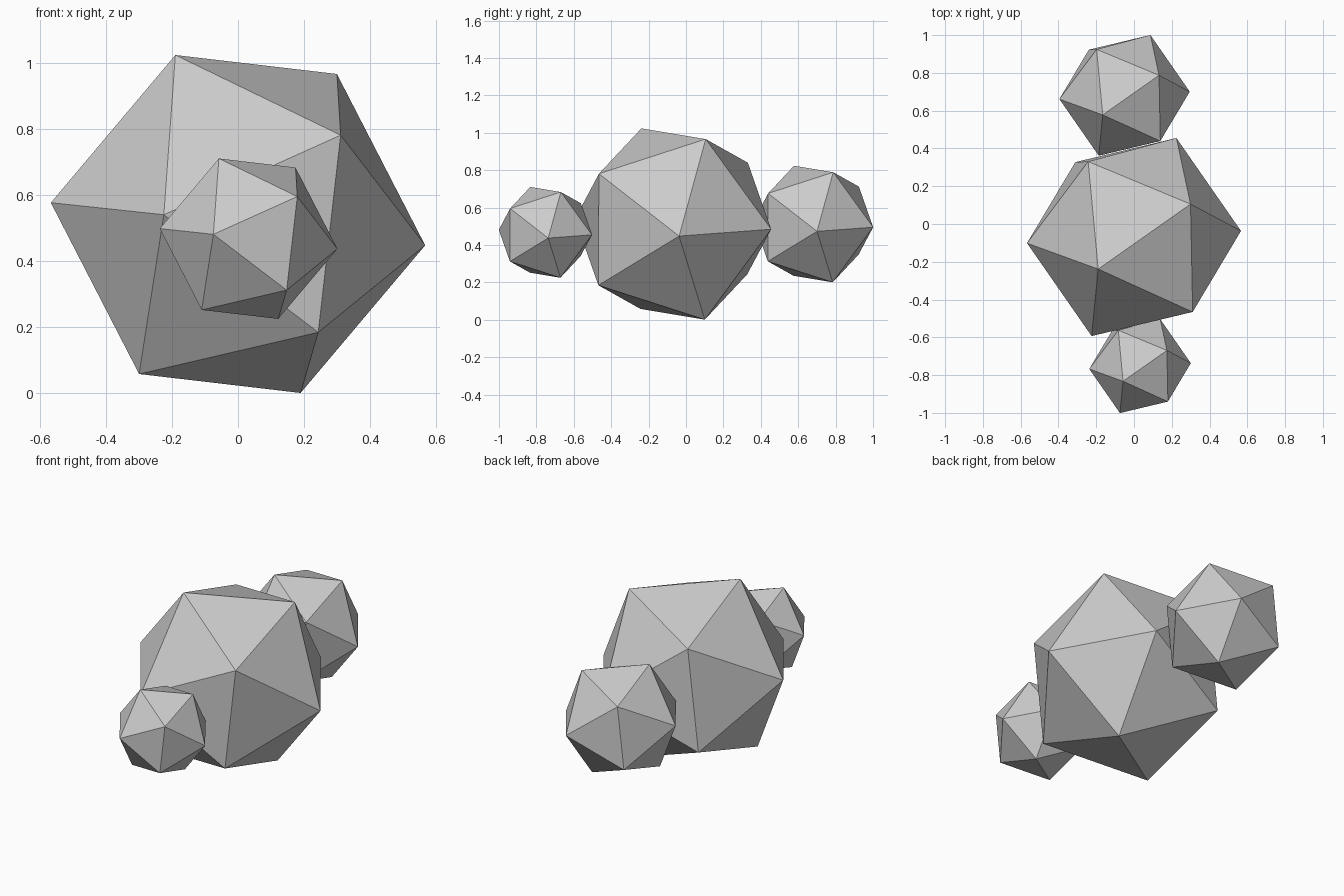
import bpy
from mathutils import Matrix, Vector

if "Cube" in bpy.data.objects:
    bpy.data.objects.remove(bpy.data.objects["Cube"])

# Shared tilt: local z points at the top corner, local x leans towards its neighbour
z_axis = Vector((-0.19, -0.17, 0.5125)).normalized()
neighbour = Vector((0.30, 0.175, 0.4525))
x_axis = (neighbour - neighbour.project(z_axis)).normalized()
y_axis = z_axis.cross(x_axis)
tilt = Matrix((x_axis, y_axis, z_axis)).transposed().to_4x4()


def rock(name, centre, radius):
    """Flat-faced twenty-sided stone."""
    bpy.ops.mesh.primitive_ico_sphere_add(subdivisions=1, radius=radius)
    ob = bpy.context.object
    ob.name = name
    ob.data.transform(tilt)
    ob.location = centre
    bpy.ops.object.shade_flat()
    return ob


# One large stone with a smaller one in front and a medium one behind
rock("large_rock", (0.0, -0.069, 0.5125), 0.571)
rock("small_front_rock", (0.032, -0.752, 0.468), 0.271)
rock("medium_back_rock", (-0.05, 0.681, 0.5125), 0.348)
